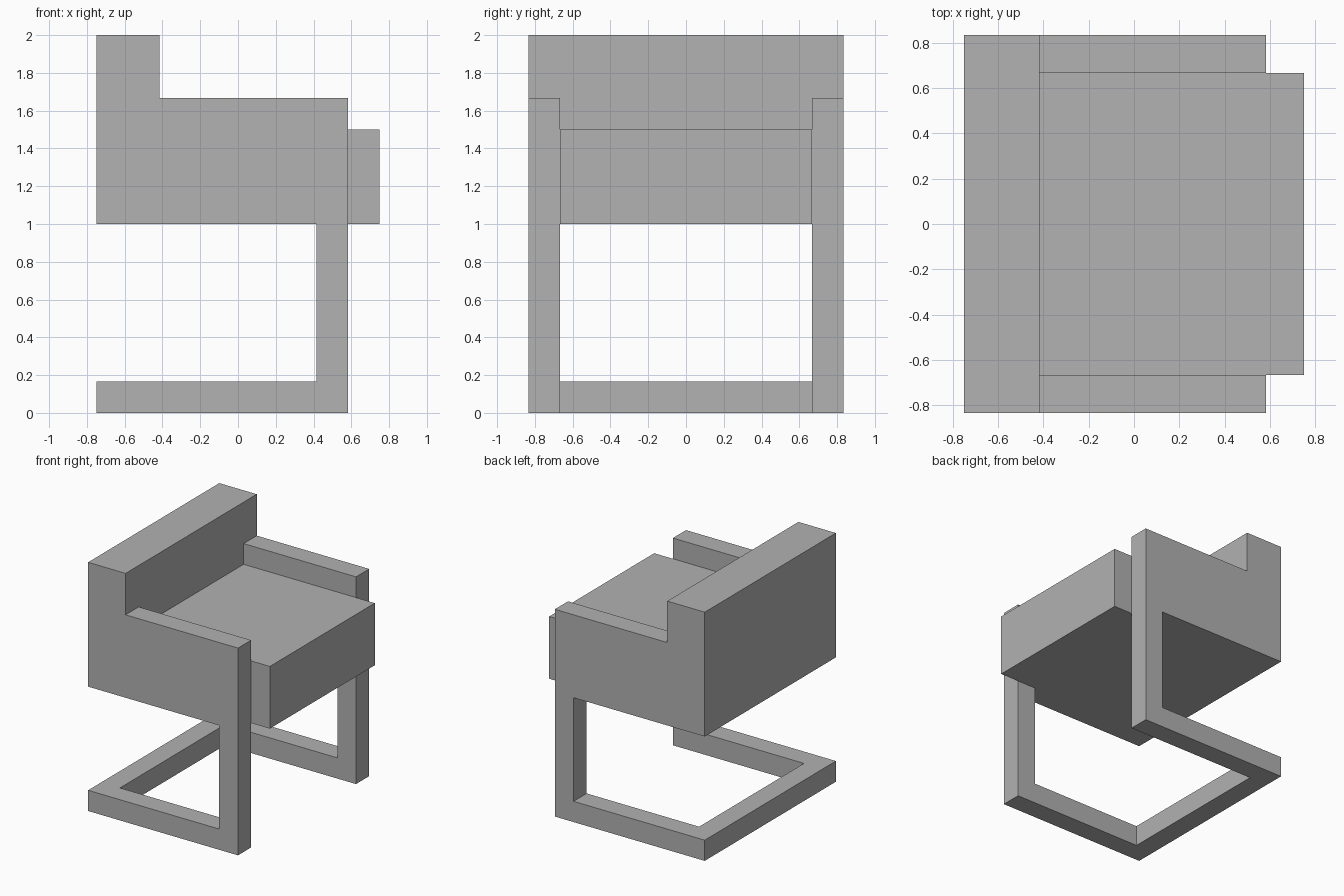
import bpy
import bmesh

cube = bpy.data.objects.get("Cube")
if cube:
    bpy.data.objects.remove(cube, do_unlink=True)

U = 1 / 6                       # bar thickness
BACK, FRONT = -0.75, 0.75       # overall depth along x
HALF = 5 * U                    # half width along y
INNER = HALF - U                # inside faces of the side frames
BACKREST = BACK + 2 * U         # front face of the backrest
LEG = FRONT - U                 # front face of the legs

grey = bpy.data.materials.new("plain grey")
grey.use_nodes = True
grey.diffuse_color = (0.445, 0.445, 0.445, 1)
grey.node_tree.nodes["Principled BSDF"].inputs["Base Color"].default_value = grey.diffuse_color


def extrude_profile(name, profile, half):
    """Solid from an (x, z) outline, extruded from -half to half along y."""
    bm = bmesh.new()
    face = bm.faces.new([bm.verts.new((x, -half, z)) for x, z in profile])
    side = bmesh.ops.extrude_face_region(bm, geom=[face])["geom"]
    moved = [v for v in side if isinstance(v, bmesh.types.BMVert)]
    bmesh.ops.translate(bm, verts=moved, vec=(0, 2 * half, 0))
    bmesh.ops.recalc_face_normals(bm, faces=bm.faces)
    mesh = bpy.data.meshes.new(name)
    bm.to_mesh(mesh)
    bm.free()
    mesh.materials.append(grey)
    obj = bpy.data.objects.new(name, mesh)
    bpy.context.collection.objects.link(obj)
    return obj


# Frame: side silhouette with backrest, arm, leg and floor rail
frame = extrude_profile("frame", [
    (BACK, 0), (LEG, 0), (LEG, 10 * U), (BACKREST, 10 * U), (BACKREST, 2),
    (BACK, 2), (BACK, 1), (LEG - U, 1), (LEG - U, U), (BACK, U)], HALF)

# Opening between the sides, leaving the backrest and the rear floor bar
opening = extrude_profile("frame_opening", [
    (BACK + U, -1), (2, -1), (2, 3), (BACKREST, 3),
    (BACKREST, 0.5), (BACK + U, 0.5)], INNER)
opening.hide_render = True

cut = frame.modifiers.new("opening", "BOOLEAN")
cut.operation = "DIFFERENCE"
cut.solver = "EXACT"
cut.object = opening
bpy.context.view_layer.objects.active = frame
bpy.ops.object.modifier_apply(modifier=cut.name)
bpy.data.objects.remove(opening, do_unlink=True)

# Seat block, overhanging the legs at the front
extrude_profile("seat", [(BACKREST, 1), (FRONT, 1), (FRONT, 1.5), (BACKREST, 1.5)], INNER)
